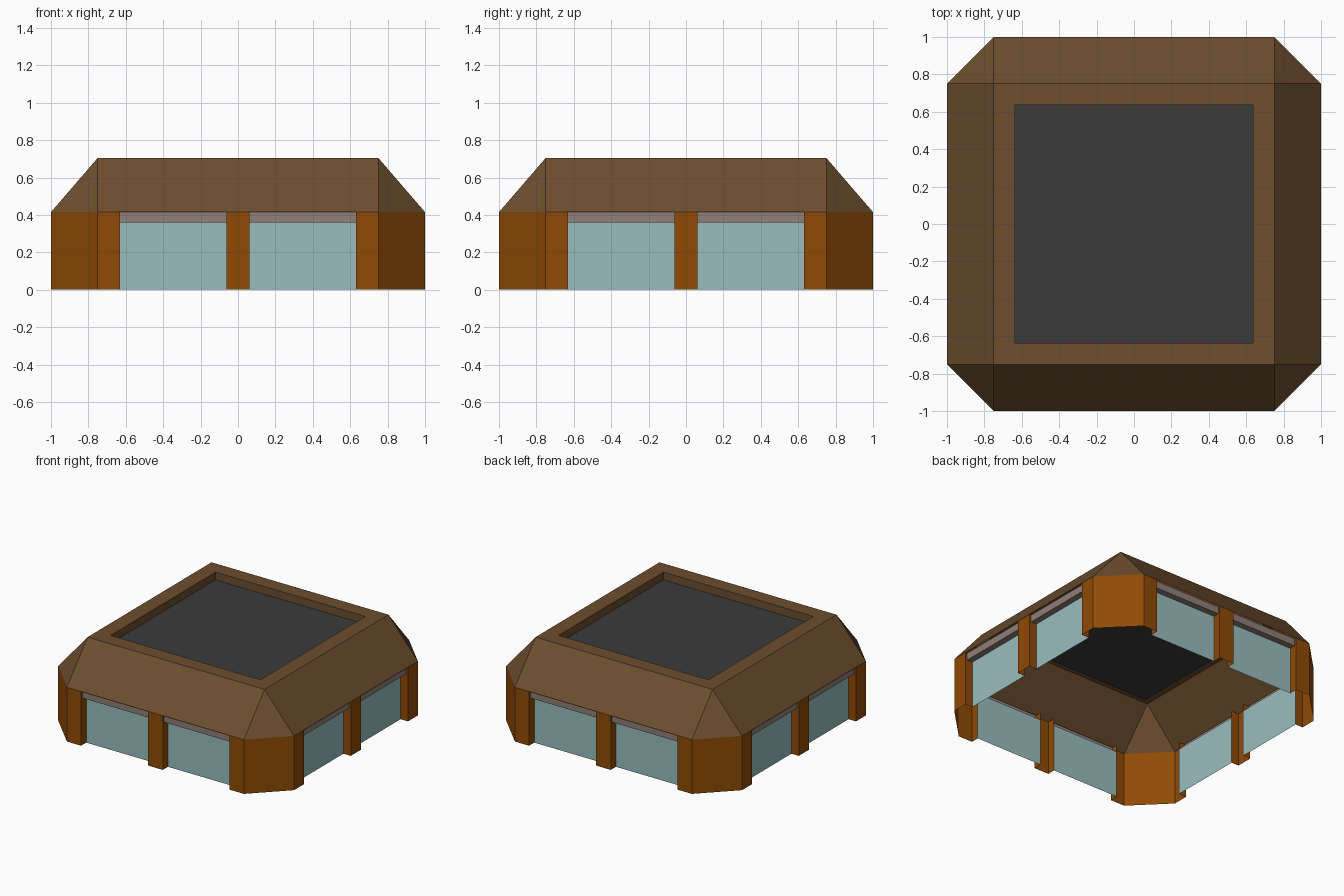
import bpy, bmesh
from mathutils import Matrix
from math import pi

if "Cube" in bpy.data.objects:
    bpy.data.objects.remove(bpy.data.objects["Cube"])

EAVE, TOP, SILL = 0.415, 0.705, 0.36      # heights
W, C, P = 1.0, 0.75, 0.63                 # outer wall, chamfer start, post edge
INSET, HALF = 0.9375, 0.0625              # glass plane, half width of middle post


def material(name, rgb):
    m = bpy.data.materials.new(name)
    m.diffuse_color = [(c / 255) ** 2.2 for c in rgb] + [1]
    m.use_nodes = True
    m.node_tree.nodes["Principled BSDF"].inputs["Base Color"].default_value = m.diffuse_color
    return m


def make_part(name, faces, mat, turns=1):
    """Build faces, repeated around the z axis in quarter turns."""
    bm = bmesh.new()
    for k in range(turns):
        rot = Matrix.Rotation(k * pi / 2, 3, 'Z')
        for f in faces:
            bm.faces.new([bm.verts.new(rot @ bm_v) for bm_v in map(vec, f)])
    bmesh.ops.remove_doubles(bm, verts=bm.verts, dist=1e-4)
    me = bpy.data.meshes.new(name)
    bm.to_mesh(me)
    bm.free()
    me.materials.append(mat)
    ob = bpy.data.objects.new(name, me)
    bpy.context.collection.objects.link(ob)
    return ob


def vec(p):
    from mathutils import Vector
    return Vector(p)


def strip(path, z0, z1):
    """Vertical wall following a plan path."""
    return [[(*a, z0), (*b, z0), (*b, z1), (*a, z1)] for a, b in zip(path, path[1:])]


roof_mat = material("roof_brown", (108, 79, 50))
post_mat = material("post_orange", (142, 76, 14))
glass_mat = material("pale_glass", (152, 187, 187))
lintel_mat = material("lintel_taupe", (142, 126, 118))
panel_mat = material("panel_grey", (61, 61, 61))

# roof shell: slope, corner facet, top rim and recess wall per quarter
R, D = 0.635, 0.645
roof = [
    [(-C, -W, EAVE), (C, -W, EAVE), (C, -C, TOP), (-C, -C, TOP)],
    [(C, -W, EAVE), (W, -C, EAVE), (C, -C, TOP)],
    [(-C, -C, TOP), (C, -C, TOP), (R, -R, TOP), (-R, -R, TOP)],
    [(-R, -R, TOP), (R, -R, TOP), (R, -R, D), (-R, -R, D)],
]
make_part("roof", roof, roof_mat, 4)

# sunken dark roof panel
make_part("roof_panel", [[(-R, -R, D), (R, -R, D), (R, R, D), (-R, R, D)]], panel_mat)

# chamfered corner posts
corner = [(P, -INSET), (P, -W), (C, -W), (W, -C), (W, -P), (INSET, -P)]
make_part("corner_posts", strip(corner, 0, EAVE), post_mat, 4)

# middle posts
middle = [(-HALF, -INSET), (-HALF, -W), (HALF, -W), (HALF, -INSET)]
make_part("middle_posts", strip(middle, 0, EAVE), post_mat, 4)

# window panes and lintels, two bays per side
panes, lintels = [], []
L = 0.985
for a, b in ((-P, -HALF), (HALF, P)):
    panes += strip([(a, -INSET), (b, -INSET)], 0, SILL)
    lintels += strip([(a, -L), (b, -L)], SILL, EAVE)
    lintels.append([(a, -INSET, SILL), (b, -INSET, SILL), (b, -L, SILL), (a, -L, SILL)])
make_part("window_panes", panes, glass_mat, 4)
make_part("window_lintels", lintels, lintel_mat, 4)
